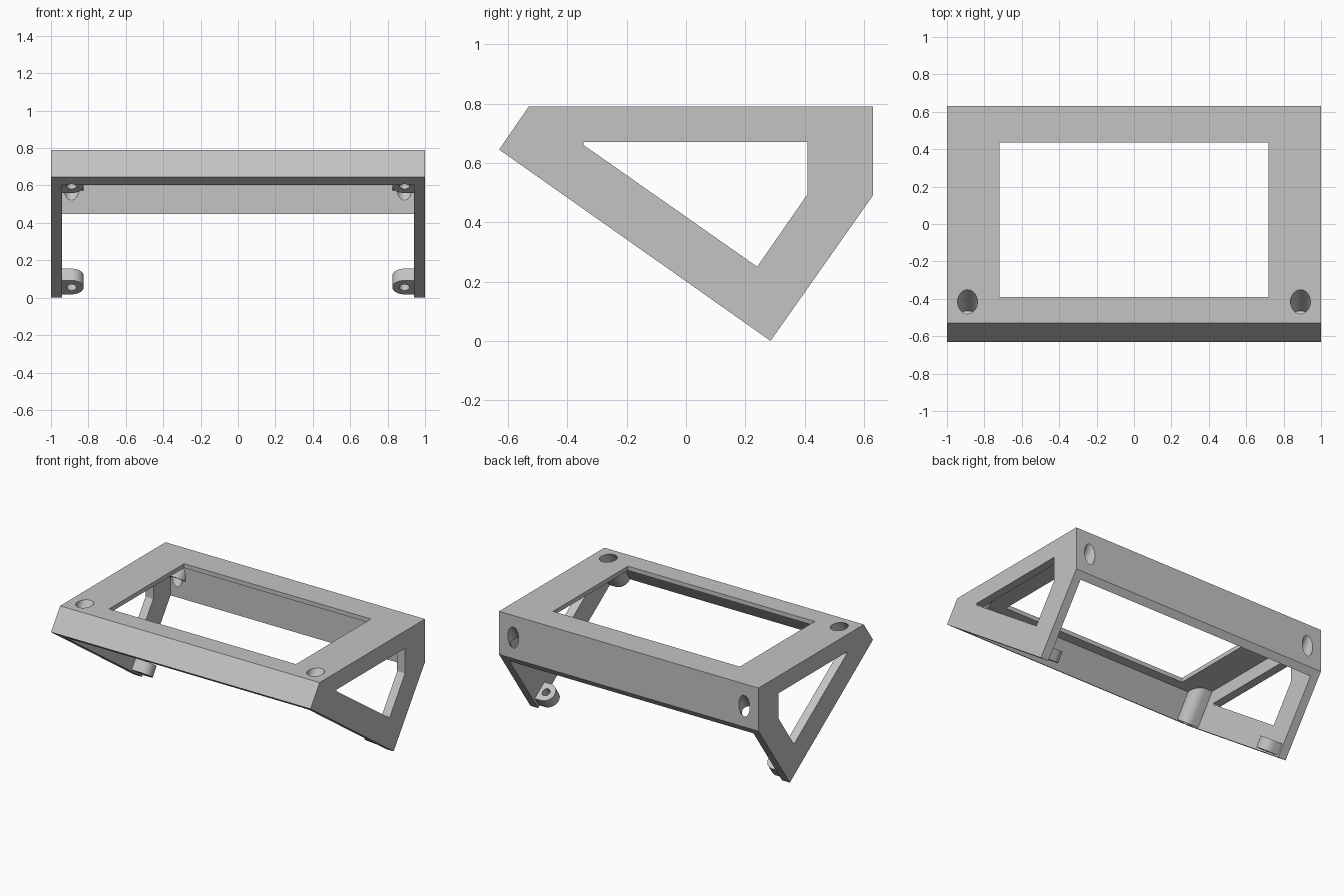
import bpy
import bmesh
from mathutils import Vector, Matrix

cube = bpy.data.objects.get("Cube")
if cube:
    bpy.data.objects.remove(cube, do_unlink=True)

grey = bpy.data.materials.new("plain_grey")
grey.use_nodes = True
colour = (0.55, 0.55, 0.55, 1)
grey.diffuse_color = colour
grey.node_tree.nodes["Principled BSDF"].inputs["Base Color"].default_value = colour

# Direction of all screw axes, square to the sloping underside
AXIS = Vector((0, 0.57, 0.82)).normalized()
ALONG = Vector((0, AXIS.z, -AXIS.y))


def make_object(name, bm):
    bmesh.ops.recalc_face_normals(bm, faces=bm.faces)
    mesh = bpy.data.meshes.new(name)
    bm.to_mesh(mesh)
    bm.free()
    mesh.materials.append(grey)
    obj = bpy.data.objects.new(name, mesh)
    bpy.context.collection.objects.link(obj)
    return obj


def prism(name, profile, half_width):
    """Extrude a (y, z) profile symmetrically along x."""
    bm = bmesh.new()
    face = bm.faces.new([bm.verts.new((-half_width, y, z)) for y, z in profile])
    grown = bmesh.ops.extrude_face_region(bm, geom=[face])["geom"]
    verts = [v for v in grown if isinstance(v, bmesh.types.BMVert)]
    bmesh.ops.translate(bm, verts=verts, vec=(2 * half_width, 0, 0))
    return make_object(name, bm)


def basis(start, side):
    """Local x points at the side wall, local z along the screw."""
    x = Vector((side, 0, 0))
    m = Matrix((x, ALONG, AXIS)).transposed().to_4x4()
    m.translation = start
    return m


def rod(name, start, side, radius, length):
    bm = bmesh.new()
    bmesh.ops.create_cone(bm, cap_ends=True, segments=40, radius1=radius,
                          radius2=radius, depth=length)
    bmesh.ops.translate(bm, verts=bm.verts, vec=(0, 0, length / 2))
    bmesh.ops.transform(bm, matrix=basis(start, side), verts=bm.verts)
    return make_object(name, bm)


def block(name, start, side, radius, length, reach):
    bm = bmesh.new()
    bmesh.ops.create_cube(bm, size=1)
    bmesh.ops.scale(bm, verts=bm.verts, vec=(reach, 2 * radius, length))
    bmesh.ops.translate(bm, verts=bm.verts, vec=(reach / 2, 0, length / 2))
    bmesh.ops.transform(bm, matrix=basis(start, side), verts=bm.verts)
    return make_object(name, bm)


def combine(target, tool, operation):
    mod = target.modifiers.new("combine", 'BOOLEAN')
    mod.operation = operation
    mod.solver = 'EXACT'
    mod.object = tool
    bpy.context.view_layer.update()
    deps = bpy.context.evaluated_depsgraph_get()
    result = bpy.data.meshes.new_from_object(target.evaluated_get(deps))
    target.modifiers.clear()
    target.data = result
    bpy.data.objects.remove(tool, do_unlink=True)


# Wedge-shaped shell, hollowed from below
outline = [(-0.63, 0.645), (-0.53, 0.79), (0.63, 0.79), (0.63, 0.49), (0.285, 0)]
frame = prism("bracket_frame", outline, 1)
cavity = [(-0.638, 0.5), (-0.459, 0.76), (0.6, 0.76), (0.6, -0.2), (-0.638, -0.2)]
combine(frame, prism("cavity", cavity, 0.94), 'DIFFERENCE')

# Openings in the side walls and the top
side_hole = [(-0.345, 0.67), (0.41, 0.67), (0.41, 0.495), (0.24, 0.25), (-0.345, 0.66)]
combine(frame, prism("side_opening", side_hole, 1.2), 'DIFFERENCE')
top_hole = [(-0.39, 0.7), (-0.39, 0.9), (0.435, 0.9), (0.435, 0.7)]
combine(frame, prism("top_opening", top_hole, 0.72), 'DIFFERENCE')

# Screw bosses: front posts, lower rear lugs, rear access sleeves
BOSS_X, BOSS_R = 0.89, 0.065
inner = [(-0.618, 0.645), (-0.525, 0.775), (0.615, 0.775), (0.615, 0.49), (0.285, 0.01)]
for side in (-1, 1):
    front = Vector((side * BOSS_X, -0.552, 0.594))
    rear = Vector((side * BOSS_X, 0.225, 0.055))
    sleeve = rear + AXIS * 0.64
    for start, length in ((front, 0.32), (rear, 0.077), (sleeve, 0.25)):
        boss = rod("boss", start, side, BOSS_R, length)
        combine(boss, block("web", start, side, BOSS_R, length, 0.08), 'UNION')
        if length > 0.1:
            combine(boss, prism("trim", inner, 0.97), 'INTERSECT')
        combine(frame, boss, 'UNION')
    # Screw holes with wider access bores above the heads
    for start, bore, depth in ((front, 0.053, 0.077), (rear, 0.042, 0.2)):
        combine(frame, rod("screw_hole", start - AXIS * 0.1, side, 0.027, 0.4),
                'DIFFERENCE')
        combine(frame, rod("access_bore", start + AXIS * depth, side, bore, 0.8),
                'DIFFERENCE')

# Crisp edges with smooth bores
bpy.ops.object.select_all(action='DESELECT')
frame.select_set(True)
bpy.context.view_layer.objects.active = frame
bpy.ops.object.shade_smooth_by_angle(angle=0.5)
